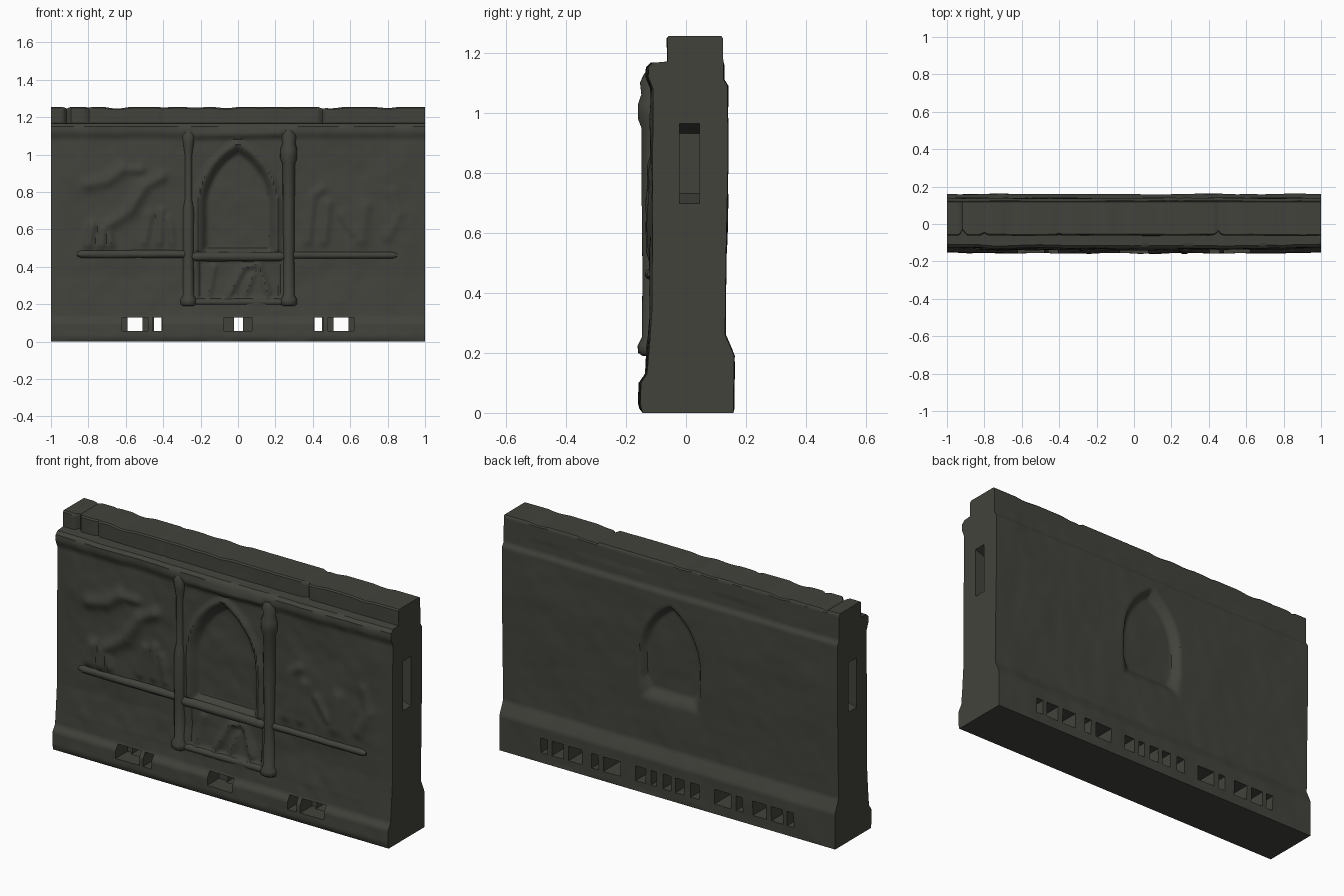
import bpy, bmesh, math
from mathutils import Vector, noise

if "Cube" in bpy.data.objects:
    bpy.data.objects.remove(bpy.data.objects["Cube"])

stone = bpy.data.materials.new("dark_olive_stone")
stone.diffuse_color = (0.055, 0.055, 0.046, 1)
stone.use_nodes = True
stone.node_tree.nodes["Principled BSDF"].inputs["Base Color"].default_value = stone.diffuse_color


def make(name, bm, angle=40):
    bmesh.ops.recalc_face_normals(bm, faces=bm.faces)
    me = bpy.data.meshes.new(name)
    bm.to_mesh(me)
    bm.free()
    me.materials.append(stone)
    ob = bpy.data.objects.new(name, me)
    bpy.context.collection.objects.link(ob)
    smooth(ob, angle)
    return ob


def smooth(ob, angle=40):
    bpy.ops.object.select_all(action='DESELECT')
    ob.select_set(True)
    bpy.context.view_layer.objects.active = ob
    bpy.ops.object.shade_smooth_by_angle(angle=math.radians(angle))


def loft(rings):
    bm = bmesh.new()
    rows = [[bm.verts.new(p) for p in ring] for ring in rings]
    n = len(rows[0])
    for a, b in zip(rows, rows[1:]):
        for i in range(n):
            j = (i + 1) % n
            bm.faces.new((a[i], a[j], b[j], b[i]))
    bm.faces.new(rows[0])
    bm.faces.new(rows[-1][::-1])
    return bm


def step(t):
    t = min(1, max(0, t))
    return t * t * (3 - 2 * t)


def wob(x, z, f, seed=0.0):
    return noise.noise(Vector((x * f, z * f, seed)))


def arch(x, z, w, c, spring, bottom):
    # signed distance to a pointed arch outline, negative inside
    x = abs(x)
    d = math.hypot(x + c, z - spring) - (w + c) if z > spring else x - w
    return max(d, bottom - z)


# carved ridges: x1, z1, x2, z2, width, height
RIDGES = [
    (-.70, .62, -.58, .70, .035, .020), (-.58, .70, -.50, .83, .035, .024),
    (-.50, .83, -.41, .88, .030, .020), (-.80, .84, -.70, .86, .035, .018),
    (-.70, .86, -.62, .92, .035, .020), (-.62, .92, -.52, .92, .025, .014),
    (-.80, .52, -.78, .62, .028, .022), (-.73, .52, -.72, .60, .028, .022),
    (-.68, .52, -.69, .58, .020, .018), (-.50, .53, -.47, .68, .022, .014),
    (-.42, .53, -.41, .70, .020, .014), (-.35, .53, -.37, .66, .018, .012),
    (.37, .54, .40, .78, .025, .014), (.40, .78, .45, .82, .025, .012),
    (.46, .54, .48, .74, .025, .014), (.55, .68, .62, .58, .022, .012),
    (.66, .55, .68, .72, .035, .014), (.80, .56, .86, .68, .030, .012),
    (.86, .68, .83, .80, .025, .010),
    (-.16, .25, -.13, .40, .020, .016), (-.05, .25, .03, .40, .018, .018),
    (.03, .40, .11, .41, .018, .018), (.11, .41, .16, .26, .018, .018),
    (.04, .25, .08, .36, .016, .014), (-.22, 1.10, .22, 1.11, .018, .010),
]


def ridge(x, z):
    best = 0
    for x1, z1, x2, z2, w, h in RIDGES:
        dx, dz = x2 - x1, z2 - z1
        t = ((x - x1) * dx + (z - z1) * dz) / (dx * dx + dz * dz)
        t = min(1, max(0, t))
        d2 = (x - x1 - t * dx) ** 2 + (z - z1 - t * dz) ** 2
        if d2 < 9 * w * w:
            best = max(best, h * math.exp(-d2 / (w * w)))
    return best


def front_relief(x, z):
    edge = step((1 - abs(x)) / 0.12)
    h = edge * (0.006 + 0.007 * wob(x, z, 5) + 0.003 * wob(x, z, 14, 3))
    if z < 0.2:
        return h * 0.8
    d = arch(x, z, 0.195, 0.165, 0.72, 0.47)
    h -= 0.034 * step(-d / 0.035)
    if z > 0.48:
        h += 0.016 * math.exp(-((d - 0.018) / 0.016) ** 2)
    p = max(abs(x - 0.005) - 0.225, abs(z - 0.335) - 0.115)
    h -= 0.018 * step(-p / 0.02)
    return h + ridge(x, z)


def back_relief(x, z):
    edge = step((1 - abs(x)) / 0.12)
    h = edge * (0.004 * wob(x, z, 4, 9) + 0.002 * wob(x, z, 12, 7))
    d = arch(x, z, 0.185, 0.17, 0.73, 0.49)
    soft = 0.035 + 0.05 * step((0.62 - z) / 0.1)
    return h - 0.035 * step(-d / soft)


# wall body: moulded profile carried along x, with relief pushed in and out
OUTLINE = [(-.145, 0), (-.152, .03), (-.150, .10), (-.130, .13), (-.122, .22),
           (-.113, .35), (-.110, 1.08), (-.126, 1.12), (-.124, 1.15),
           (-.108, 1.166), (-.062, 1.17), (-.062, 1.248), (-.055, 1.255),
           (.117, 1.255), (.123, 1.248), (.125, 1.11), (.138, 1.09),
           (.140, .85), (.133, .50), (.130, .26), (.152, .21), (.160, .19),
           (.158, 0)]
prof = []
for (ya, za), (yb, zb) in zip(OUTLINE, OUTLINE[1:] + OUTLINE[:1]):
    n = max(1, round(math.hypot(yb - ya, zb - za) / 0.0125))
    prof += [(ya + (yb - ya) * i / n, za + (zb - za) * i / n) for i in range(n)]

rings = []
N = 168
for k in range(N + 1):
    x = -1 + 2 * k / N
    crack = sum(math.exp(-((x - c) / 0.012) ** 2) * a
                for c, a in ((-.915, .03), (-.80, .012), (.45, .02), (-.4, .006)))
    ring = []
    for y, z in prof:
        ny, nz = y, z
        if z > 1.168:
            if y < 0:
                ny += crack + 0.004 * wob(x, z, 6, 5)
            nz -= (z - 1.168) / 0.087 * (0.3 * crack + max(0, 0.018 * wob(x, 0, 7, 2)))
        elif y < -0.1 and z > 0.01:
            ny -= front_relief(x, z)
        elif y > 0.11 and z > 0.01:
            ny += back_relief(x, z)
        ring.append((x, ny, nz))
    rings.append(ring)
wall = make("wall_body", loft(rings))


# openings cut from the wall
def box(bm, x0, x1, y0, y1, z0, z1):
    vs = bmesh.ops.create_cube(bm, size=1)['verts']
    for v in vs:
        v.co = ((x0 + x1) / 2 + v.co.x * (x1 - x0), (y0 + y1) / 2 + v.co.y * (y1 - y0),
                (z0 + z1) / 2 + v.co.z * (z1 - z0))
    return vs


def cut(bm):
    tool = make("opening_cutter", bm)
    tool.hide_render = True
    mod = wall.modifiers.new("openings", 'BOOLEAN')
    mod.operation = 'DIFFERENCE'
    mod.solver = 'EXACT'
    mod.object = tool
    bpy.context.view_layer.objects.active = wall
    bpy.ops.object.modifier_apply(modifier=mod.name)
    bpy.data.objects.remove(tool)


# slots in the back plinth and the tapered sockets in both ends
bm = bmesh.new()
side_slots = [(.28, .38), (.41, .45), (.51, .59), (.62, .69), (.715, .755)]
slots = [(-.19, -.14), (-.10, -.05), (-.022, .028), (.065, .10), (.13, .19)]
for a, b in side_slots:
    slots += [(a, b), (-b, -a)]
for a, b in slots:
    through = any(abs(abs((a + b) / 2) - c) < 0.02 for c in (.003, .43, .55))
    box(bm, a, b, -0.07 if through else 0.02, 0.25, 0.053, 0.132)
for s in (-1, 1):
    for v in box(bm, min(s * .9, s * 1.02), max(s * .9, s * 1.02), -.022, .045, .69, .97):
        if abs(v.co.x) < 0.95:
            v.co.z += 0.04 if v.co.z < 0.8 else -0.04
cut(bm)

# broken pockets in the front plinth
bm = bmesh.new()
for a, b in ((-.62, -.48), (-.457, -.405), (-.075, .075), (.405, .457), (.48, .62)):
    box(bm, a, b, -0.25, -0.055, 0.057, 0.128)
cut(bm)
smooth(wall)


# turned shafts and rails, half sunk in the front face
def rod(name, axis, pos, y, pts, sides=14):
    rings = []
    for t0, r0 in pts:
        ring = []
        for i in range(sides):
            a = 2 * math.pi * i / sides
            r = r0 * (1 + 0.12 * wob(t0, i * .1, 9, pos))
            u, w = pos + r * math.cos(a), y + r * math.sin(a)
            ring.append((u, w, t0) if axis == 'z' else (t0, w, u))
        rings.append(ring)
    return make(name, loft(rings), 60)


def rail(name, x0, x1, z, y, r):
    n = 24
    rod(name, 'x', z, y, [(x0 + (x1 - x0) * i / n, r * (0.55 if i in (0, n) else 1))
                          for i in range(n + 1)])


rod("left_column", 'z', -.265, -.112,
    [(.19, .030), (.20, .044), (.225, .044), (.25, .030), (.45, .029), (.70, .031),
     (.73, .026), (.76, .020), (1.0, .021), (1.05, .028), (1.10, .034), (1.13, .020)])
rod("right_column", 'z', .272, -.115,
    [(.19, .030), (.20, .046), (.225, .046), (.25, .032), (.45, .031), (.70, .032),
     (.95, .033), (.98, .044), (1.03, .044), (1.06, .034), (1.10, .040), (1.13, .024)])
rail("left_shelf", -.86, -.27, .468, -.118, .021)
rail("middle_shelf", -.25, .25, .455, -.117, .024)
rail("right_shelf", .28, .85, .462, -.118, .018)
rail("panel_sill", -.25, .26, .212, -.118, .018)
